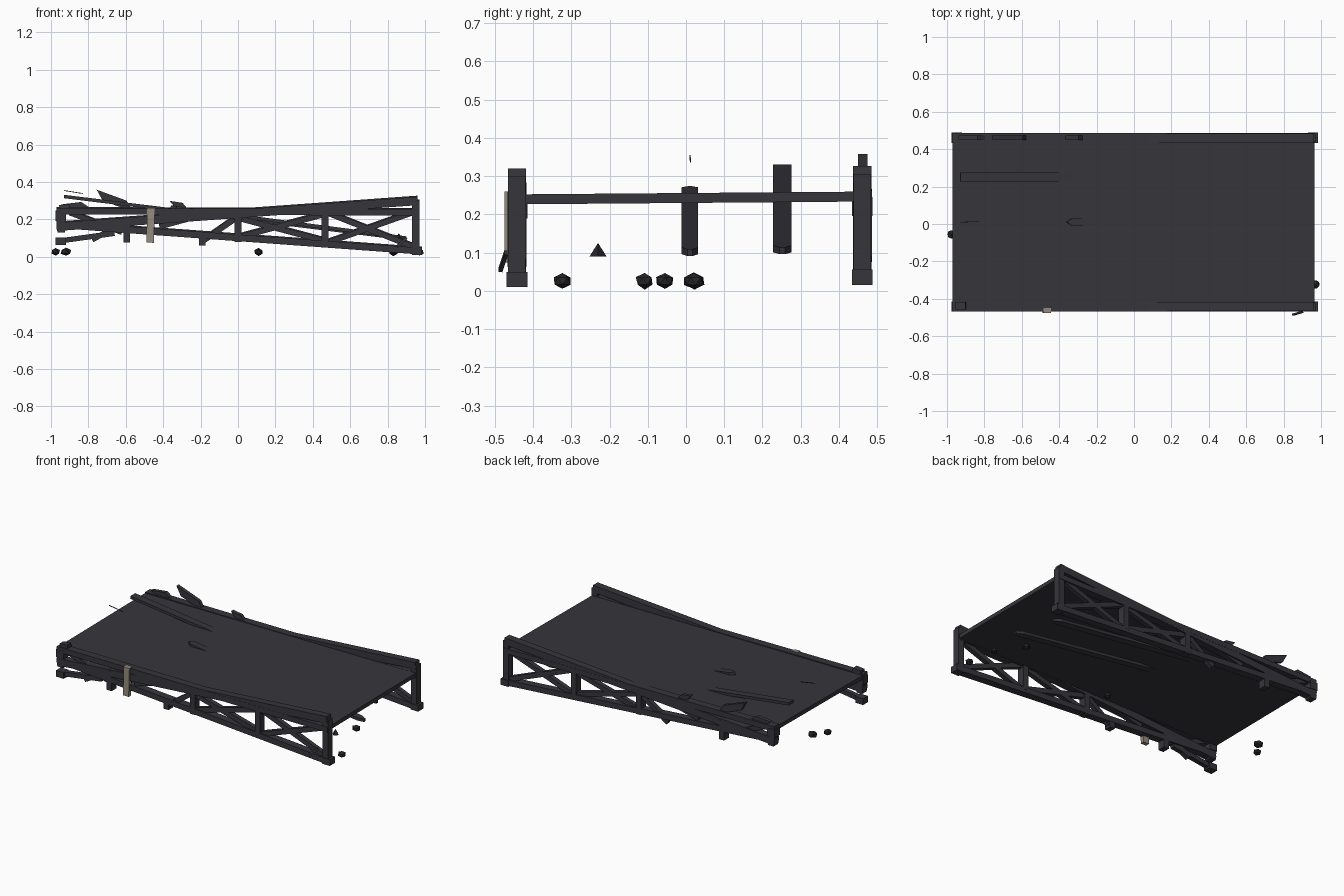
import bpy, bmesh, math, random
from mathutils import Matrix, Vector

if "Cube" in bpy.data.objects:
    bpy.data.objects.remove(bpy.data.objects["Cube"])

random.seed(4)


def material(name, rgb):
    m = bpy.data.materials.new(name)
    m.diffuse_color = (*rgb, 1)
    m.use_nodes = True
    m.node_tree.nodes["Principled BSDF"].inputs["Base Color"].default_value = m.diffuse_color
    return m


CHAR = material("charred_timber", (0.037, 0.036, 0.044))
COAL = material("coal_black", (0.019, 0.019, 0.022))
PALE = material("pale_timber", (0.30, 0.26, 0.21))


def finish(name, bm, mat):
    bmesh.ops.recalc_face_normals(bm, faces=bm.faces)
    me = bpy.data.meshes.new(name)
    bm.to_mesh(me)
    bm.free()
    me.materials.append(mat)
    ob = bpy.data.objects.new(name, me)
    bpy.context.collection.objects.link(ob)
    return ob


def beam(name, a, b, wide, high, mat=CHAR):
    """Box running from a to b; wide is across y, high is across the slope."""
    a, b = Vector(a), Vector(b)
    d = (b - a).normalized()
    side = Vector((0, 1, 0))
    side = (side - d * side.dot(d)).normalized()
    up = d.cross(side)
    rot = Matrix((d, side, up)).transposed().to_4x4()
    bm = bmesh.new()
    bmesh.ops.create_cube(bm, size=1, matrix=Matrix.Translation((a + b) / 2) @ rot
                          @ Matrix.Diagonal(((b - a).length, wide, high, 1)))
    return finish(name, bm, mat)


def plate(name, outline, origin, u, v, thick, mat=CHAR):
    """Flat outline in the u/v plane, extruded to a thickness."""
    origin, u, v = Vector(origin), Vector(u).normalized(), Vector(v).normalized()
    n = u.cross(v)
    bm = bmesh.new()
    f = bm.faces.new([bm.verts.new(origin + u * p + v * q - n * thick / 2) for p, q in outline])
    ext = bmesh.ops.extrude_face_region(bm, geom=[f])["geom"]
    bmesh.ops.translate(bm, vec=n * thick, verts=[e for e in ext if isinstance(e, bmesh.types.BMVert)])
    return finish(name, bm, mat)


# Deck, slightly higher at the back
plate("deck", [(-0.97, -0.46), (0.965, -0.46), (0.965, 0.475), (-0.97, 0.475)],
      (0, 0, 0.243), (1, 0, 0), (0, 1, 0.008), 0.026)

# Side trusses
for side, y, lift in (("front", -0.442, 0.0), ("back", 0.461, 0.006)):
    def b(part, x0, z0, x1, z1, w=0.045, h=0.04):
        beam(f"{side}_{part}", (x0, y, z0 + lift), (x1, y, z1 + lift), w, h)

    b("edge_rail", -0.97, 0.243, 0.965, 0.237, 0.05, 0.034)
    b("rising_chord", -0.97, 0.16, 0.96, 0.298, 0.048, 0.045)
    b("falling_chord", -0.97, 0.172, 0.975, 0.03, 0.048, 0.036)
    # end posts and joint blocks
    b("right_post", 0.95, 0.02, 0.95, 0.30, 0.046, 0.04)
    b("right_foot", 0.93, 0.03, 0.985, 0.03, 0.054, 0.04)
    b("left_post", -0.945, 0.13, -0.945, 0.255, 0.046, 0.04)
    b("left_joint", -0.975, 0.215, -0.92, 0.215, 0.054, 0.05)
    # upright posts
    for i, (x, lo, hi) in enumerate(((-0.595, 0.075, 0.20), (0.0, 0.08, 0.255), (0.465, 0.07, 0.25))):
        b(f"post_{i}", x, lo, x, hi, 0.05, 0.036)
    # crossed braces
    for i, (x0, x1) in enumerate(((0.02, 0.45), (0.48, 0.94))):
        lo0, lo1 = 0.10 - 0.073 * x0, 0.10 - 0.073 * x1
        hi0, hi1 = 0.23 + 0.07 * x0, 0.21 + 0.03 * x1
        b(f"brace_up_{i}", x0, lo0 + 0.01, x1, hi1, 0.03, 0.03)
        b(f"brace_down_{i}", x0, hi0 - 0.03, x1, lo1 + 0.02, 0.03, 0.03)
    # broken braces at the collapsed end
    b("brace_left_a", -0.90, 0.235, -0.62, 0.13, 0.03, 0.028)
    b("brace_left_b", -0.42, 0.16, -0.18, 0.225, 0.03, 0.028)
    b("brace_left_c", -0.20, 0.075, -0.02, 0.20, 0.03, 0.03)

# Hanging lower left pieces of the front truss
beam("hanging_block", (-0.975, -0.442, 0.083), (-0.92, -0.442, 0.083), 0.05, 0.04)
beam("hanging_strut", (-0.95, -0.442, 0.085), (-0.66, -0.442, 0.125), 0.03, 0.028)
beam("hanging_strut_short", (-0.78, -0.442, 0.09), (-0.67, -0.442, 0.15), 0.03, 0.028)
beam("hanging_post", (-0.19, -0.442, 0.06), (-0.19, -0.442, 0.13), 0.045, 0.035)
beam("corner_stub", (-0.955, -0.437, 0.262), (-0.90, -0.437, 0.268), 0.04, 0.03)
beam("loose_splinter", (0.85, -0.485, 0.055), (0.90, -0.47, 0.10), 0.01, 0.015)

# Pale replacement post
beam("pale_post", (-0.47, -0.462, 0.075), (-0.465, -0.462, 0.26), 0.026, 0.04, PALE)

# Torn boards standing along the back edge
for i, (x, z, length, tilt) in enumerate(((-0.86, 0.268, 0.15, 0.12), (-0.66, 0.30, 0.22, -0.35),
                                          (-0.31, 0.268, 0.12, -0.15))):
    h, l = 0.022, length / 2
    plate(f"torn_board_{i}", [(-l, h), (-l + 0.05, -h), (l, -h), (l - 0.05, h)], (x, 0.462, z),
          (math.cos(tilt), 0, math.sin(tilt)), (-math.sin(tilt), 0, math.cos(tilt)), 0.024)

# Fallen planks passing through and under the deck, with pointed ends
for i, (x0, z0, x1, z1, y, w) in enumerate(((-0.93, 0.322, 0.82, 0.105, 0.252, 0.024),
                                            (-0.33, 0.262, 0.90, 0.10, 0.01, 0.022))):
    L = math.hypot(x1 - x0, z1 - z0)
    tip = 0.0 if i == 0 else 0.03
    plate(f"fallen_plank_{i}", [(0, -w), (L - 0.04, -w), (L, -w * 0.3), (L, w * 0.3), (L - 0.04, w),
                                (0, w), (-tip, 0)],
          (x0, y, z0), (x1 - x0, 0, z1 - z0), (0, 1, 0), 0.018)
beam("thin_splinter", (-0.93, 0.01, 0.354), (-0.83, 0.012, 0.338), 0.003, 0.004)

# Small wedge under the deck
bm = bmesh.new()
bmesh.ops.create_cone(bm, cap_ends=True, segments=4, radius1=0.022, radius2=0, depth=0.035,
                      matrix=Matrix.Translation((0.86, -0.23, 0.108)))
finish("wedge_splinter", bm, COAL)

# Rubble lumps
for i, (x, y, r) in enumerate(((-0.975, -0.055, 0.026), (-0.92, 0.02, 0.031), (0.11, -0.108, 0.025),
                               (0.83, 0.022, 0.026), (0.97, -0.323, 0.026))):
    bm = bmesh.new()
    bmesh.ops.create_icosphere(bm, subdivisions=1, radius=1)
    for v in bm.verts:
        v.co *= random.uniform(0.9, 1.05)
    bmesh.ops.transform(bm, verts=bm.verts, matrix=Matrix.Translation((x, y, 0.026))
                        @ Matrix.Rotation(i * 1.1, 4, 'Z') @ Matrix.Diagonal((r, r, 0.022, 1)))
    finish(f"rubble_{i}", bm, COAL)
